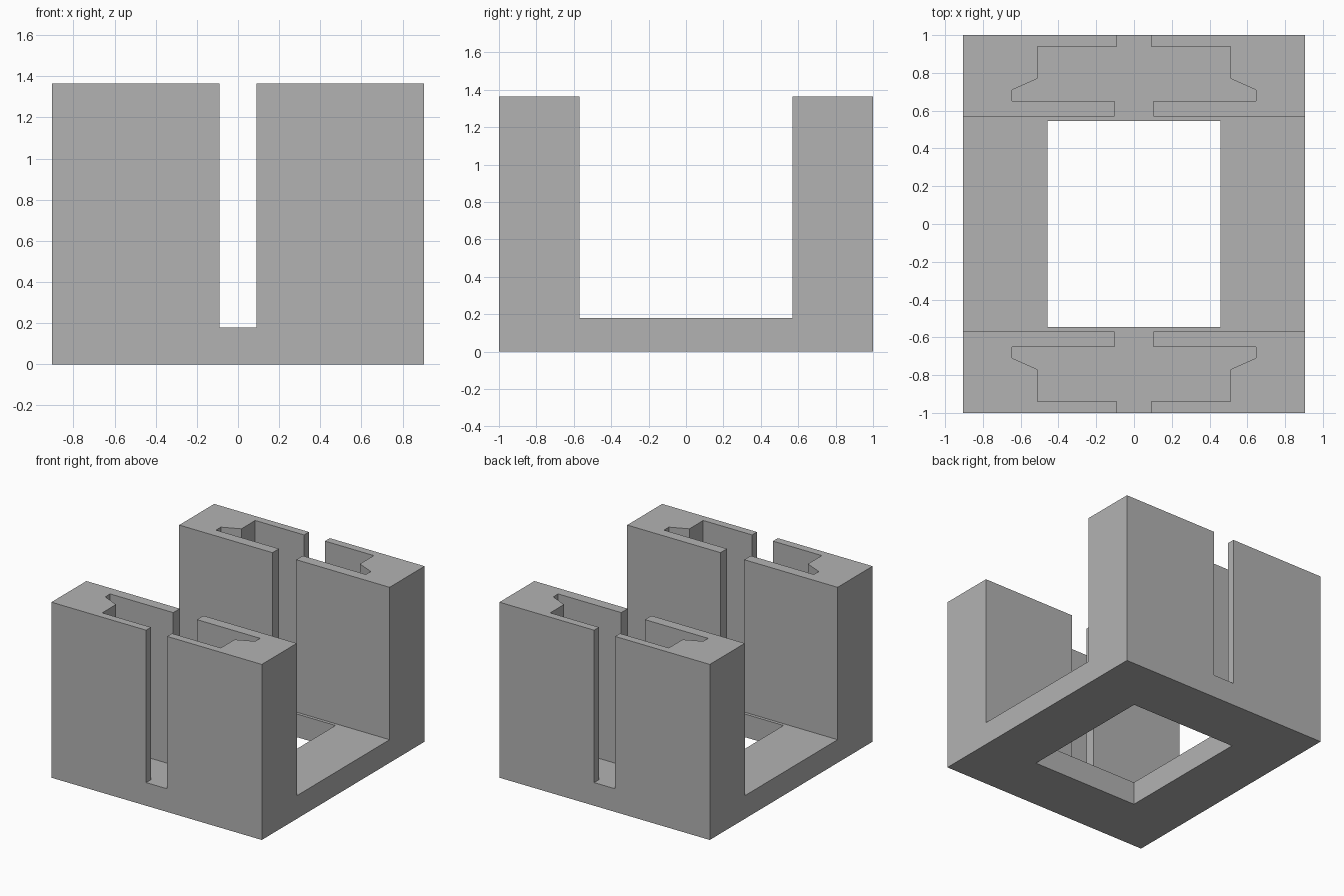
import bpy
import bmesh

if "Cube" in bpy.data.objects:
    bpy.data.objects.remove(bpy.data.objects["Cube"], do_unlink=True)

HALF_X, HEIGHT, FLOOR = 0.905, 1.365, 0.18

grey = bpy.data.materials.new("plain grey")
grey.use_nodes = True
colour = (0.45, 0.45, 0.45, 1)
grey.diffuse_color = colour
grey.node_tree.nodes["Principled BSDF"].inputs["Base Color"].default_value = colour


def prism(name, outline, z0, z1):
    """Extrude a plan outline from z0 up to z1."""
    bm = bmesh.new()
    face = bm.faces.new([bm.verts.new((x, y, z0)) for x, y in outline])
    top = bmesh.ops.extrude_face_region(bm, geom=[face])["geom"]
    bmesh.ops.translate(bm, vec=(0, 0, z1 - z0),
                        verts=[v for v in top if isinstance(v, bmesh.types.BMVert)])
    bmesh.ops.recalc_face_normals(bm, faces=bm.faces)
    mesh = bpy.data.meshes.new(name)
    bm.to_mesh(mesh)
    bm.free()
    mesh.materials.append(grey)
    obj = bpy.data.objects.new(name, mesh)
    bpy.context.collection.objects.link(obj)
    return obj


def rectangle(x, y):
    return [(-x, -y), (x, -y), (x, y), (-x, y)]


def carve(body, cutter):
    cutter.hide_render = True
    mod = body.modifiers.new("carve", "BOOLEAN")
    mod.operation, mod.solver, mod.object = "DIFFERENCE", "EXACT", cutter
    bpy.context.view_layer.objects.active = body
    bpy.ops.object.modifier_apply(modifier=mod.name)
    bpy.data.objects.remove(cutter, do_unlink=True)


# Solid block that becomes the bracket
bracket = prism("slotted_bracket", rectangle(HALF_X, 1.0), 0, HEIGHT)

# Wide channel between the two upright walls
carve(bracket, prism("channel_cutter", rectangle(1.2, 0.57), FLOOR, 1.6))

# Rectangular window through the floor
carve(bracket, prism("window_cutter", rectangle(0.457, 0.546), -0.2, 0.5))

# Stepped pocket with narrow slots through both faces of each wall
half = [(0.09, 1.2), (0.09, 0.94), (0.51, 0.94), (0.51, 0.77),
        (0.645, 0.71), (0.645, 0.65), (0.102, 0.65), (0.102, 0.5)]
pocket = half + [(-x, y) for x, y in reversed(half)]
for side, label in ((1, "back"), (-1, "front")):
    outline = [(x, y * side) for x, y in pocket]
    carve(bracket, prism(label + "_pocket_cutter", outline, FLOOR, 1.6))
